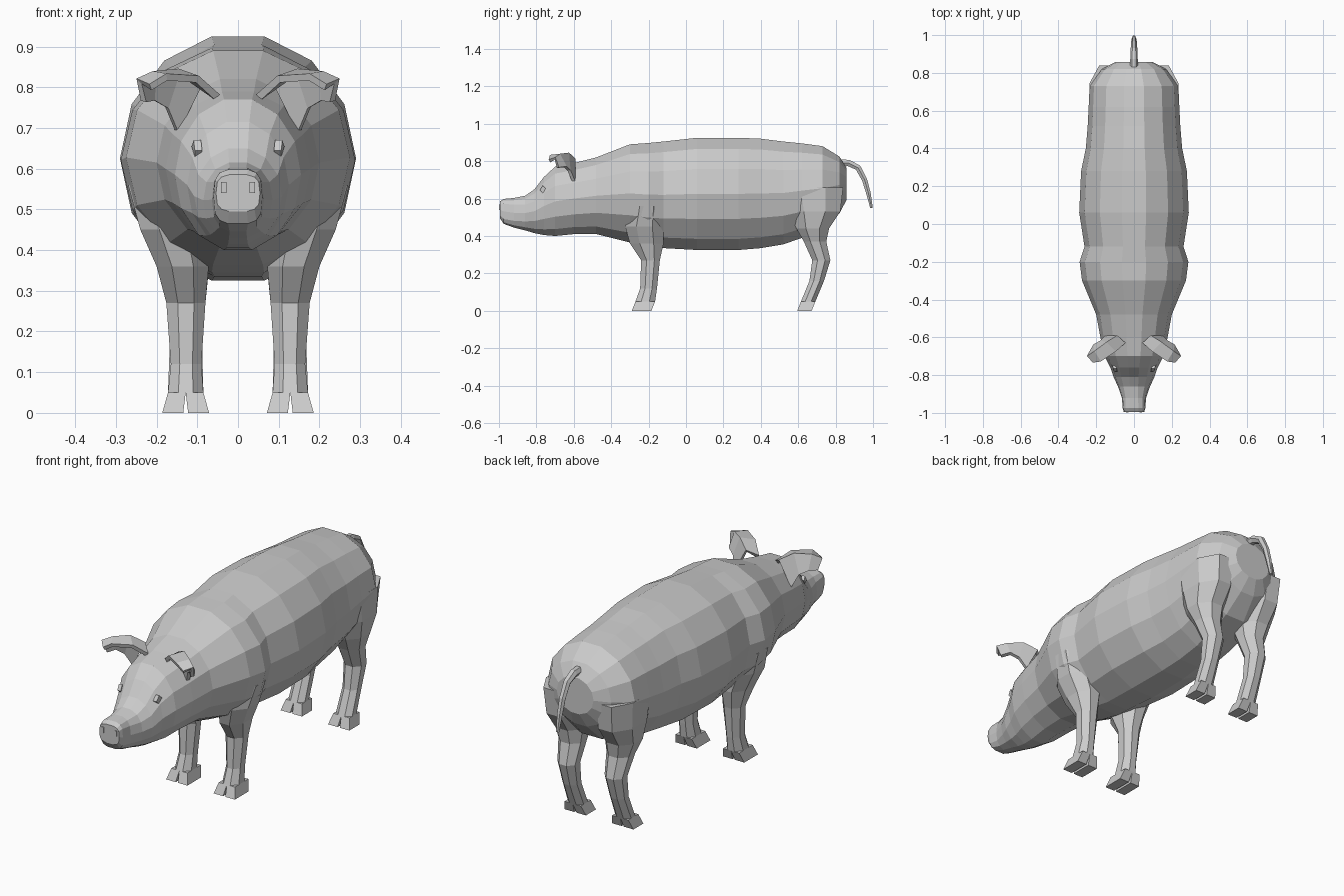
import bpy, bmesh
from math import sin, cos, pi, copysign
from mathutils import Vector

if "Cube" in bpy.data.objects:
    bpy.data.objects.remove(bpy.data.objects["Cube"])


def finish(name, bm, mirror=False):
    bmesh.ops.recalc_face_normals(bm, faces=bm.faces)
    me = bpy.data.meshes.new(name)
    bm.to_mesh(me)
    bm.free()
    ob = bpy.data.objects.new(name, me)
    bpy.context.collection.objects.link(ob)
    if mirror:
        m = ob.modifiers.new("Mirror", 'MIRROR')
        m.use_mirror_merge = False
    return ob


def skin(bm, rings):
    """Bridge a list of point rings and cap both ends."""
    vs = [[bm.verts.new(p) for p in r] for r in rings]
    n = len(vs[0])
    for a, b in zip(vs, vs[1:]):
        for i in range(n):
            j = (i + 1) % n
            bm.faces.new((a[i], a[j], b[j], b[i]))
    bm.faces.new(vs[0])
    bm.faces.new(vs[-1])


def body_ring(y, top, bottom, hw, power=1.0, n=14):
    cz, hh = (top + bottom) / 2, (top - bottom) / 2 / cos(pi / n) ** power
    pts = []
    for k in range(n):
        c, s = cos(2 * pi * k / n), sin(2 * pi * k / n)
        pts.append((hw * copysign(abs(c) ** power, c), y,
                    cz + hh * copysign(abs(s) ** power, s)))
    return pts


def leg_ring(z, y0, y1, x0, x1, n=8):
    r = 1 / cos(pi / n)
    return [((x0 + x1) / 2 + (x1 - x0) / 2 * r * cos(2 * pi * (k + .5) / n),
             (y0 + y1) / 2 + (y1 - y0) / 2 * r * sin(2 * pi * (k + .5) / n), z)
            for k in range(n)]


# Body and head: y, top, bottom, half width, squareness
body = [
    (-.995, .585, .495, .054, .6), (-.975, .598, .465, .06, .6),
    (-.92, .603, .445, .064, .75), (-.86, .615, .43, .085, .9),
    (-.81, .65, .415, .108), (-.76, .715, .405, .125),
    (-.70, .77, .40, .155), (-.60, .79, .41, .178), (-.48, .82, .41, .20),
    (-.30, .89, .365, .275), (-.20, .897, .345, .288), (-.12, .905, .335, .262),
    (.06, .925, .325, .29), (.28, .925, .325, .28), (.40, .92, .335, .255),
    (.52, .905, .355, .245), (.62, .895, .39, .24), (.73, .88, .43, .235),
    (.82, .825, .52, .17), (.857, .765, .59, .10)]
bm = bmesh.new()
skin(bm, [body_ring(*s) for s in body])
finish("body", bm)


# Legs with two toes: z, y range, x range
def leg(name, rows):
    bm = bmesh.new()
    skin(bm, [leg_ring(*r) for r in rows])
    z, y0, y1, x0, x1 = rows[-1]
    mid = (x0 + x1) / 2
    dy = -.02
    for t0, t1, b0, b1 in ((x0, mid, x0 - .014, mid - .006),
                           (mid, x1, mid + .006, x1 + .014)):
        skin(bm, [[(t0, y0, z), (t1, y0, z), (t1, y1, z), (t0, y1, z)],
                  [(b0, y0 + dy, 0), (b1, y0 + dy, 0),
                   (b1, y1 + dy, 0), (b0, y1 + dy, 0)]])
    finish(name, bm, True)


leg("front_leg", [
    (.56, -.30, -.12, .10, .27), (.45, -.325, -.12, .08, .24),
    (.36, -.30, -.12, .072, .20), (.27, -.24, -.14, .08, .176),
    (.12, -.245, -.155, .09, .165), (.05, -.27, -.165, .085, .172)])
leg("rear_leg", [
    (.66, .52, .84, .06, .235), (.53, .55, .825, .05, .23),
    (.44, .59, .765, .06, .215), (.37, .63, .75, .07, .19),
    (.27, .675, .772, .08, .175), (.16, .66, .738, .088, .168),
    (.05, .615, .692, .085, .172)])

# Tail: y, z, radius
path = [(.82, .79, .022), (.87, .79, .02), (.92, .765, .018),
        (.955, .70, .016), (.975, .63, .014), (.992, .55, .008)]
rings = []
for i, (y, z, r) in enumerate(path):
    a, b = path[max(i - 1, 0)], path[min(i + 1, len(path) - 1)]
    d = Vector((0, b[0] - a[0], b[1] - a[1])).normalized()
    up = Vector((0, -d.z, d.y))
    rings.append([Vector((r * cos(k * pi / 3), y, z)) + up * r * sin(k * pi / 3)
                  for k in range(6)])
bm = bmesh.new()
skin(bm, rings)
finish("tail", bm)

# Ears: cupped sheet, rows from base to tip
ear = [
    [(.05, -.63, .775), (.09, -.595, .805), (.15, -.60, .69)],
    [(.10, -.675, .82), (.145, -.63, .838), (.175, -.625, .75)],
    [(.175, -.725, .825), (.205, -.675, .832), (.21, -.645, .77)],
    [(.215, -.73, .80), (.243, -.70, .815), (.232, -.685, .765)]]
bm = bmesh.new()
g = [[bm.verts.new(p) for p in row] for row in ear]
for a, b in zip(g, g[1:]):
    for i in range(2):
        bm.faces.new((a[i], a[i + 1], b[i + 1], b[i]))
ob = finish("ear", bm, True)
s = ob.modifiers.new("Solidify", 'SOLIDIFY')
s.thickness = .018
s.offset = 0

# Eyes: small diamonds on the sides of the head
bm = bmesh.new()
skin(bm, [[(x, -.782, .645), (x + .003, -.765, .67),
           (x + .008, -.75, .655), (x, -.765, .628)] for x in (.088, .106)])
finish("eye", bm, True)

# Nostrils: shallow blocks on the snout disc
bm = bmesh.new()
skin(bm, [[(.028, y, .54), (.042, y, .54), (.042, y, .567), (.028, y, .567)]
          for y in (-.985, -.999)])
finish("nostril", bm, True)
